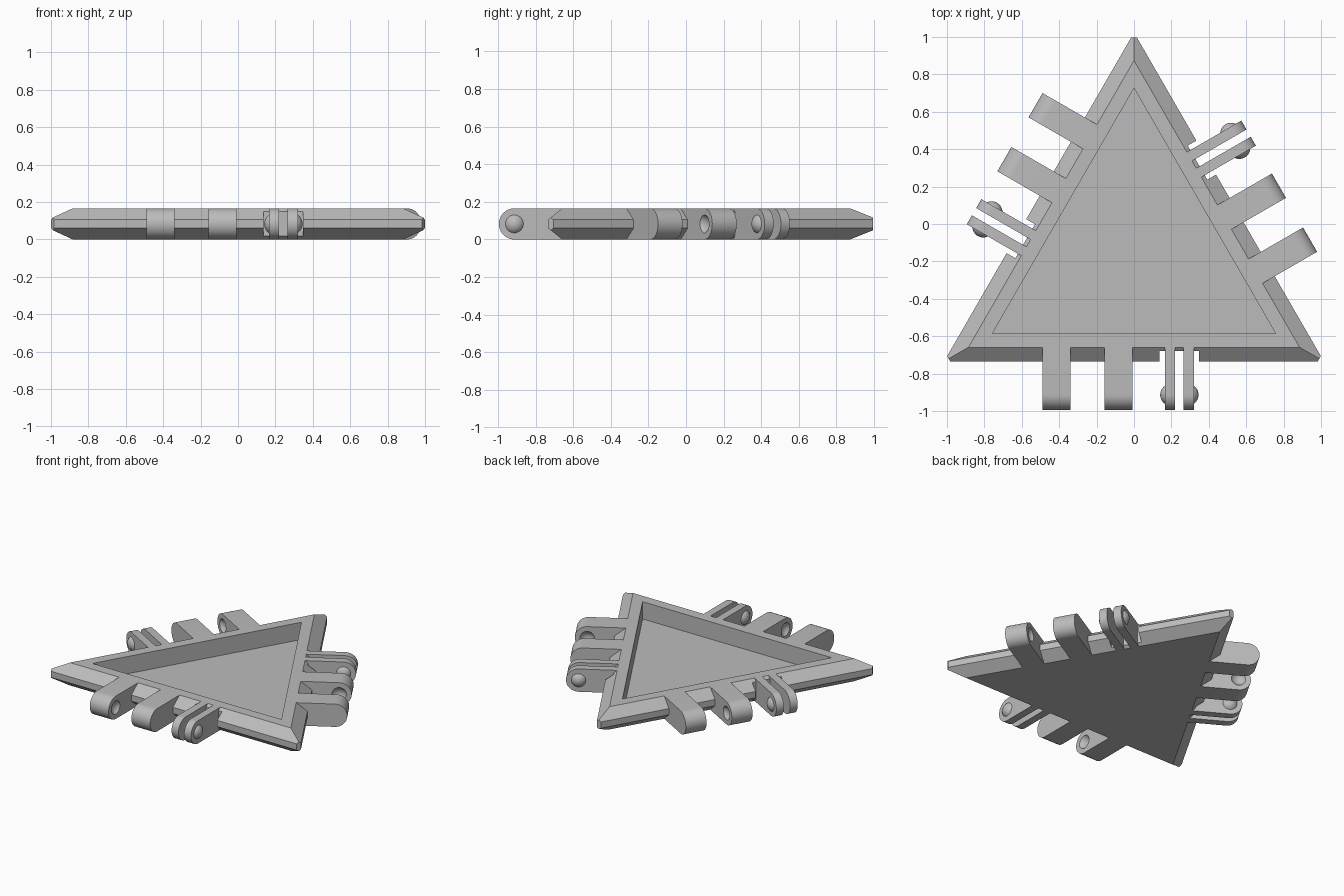
import bpy, bmesh, math
from mathutils import Matrix, Vector

if "Cube" in bpy.data.objects:
    bpy.data.objects.remove(bpy.data.objects["Cube"])

HEIGHT = 0.165          # panel thickness
RIM = 0.586             # centre to the widest edge
TOP = 0.511             # centre to the chamfer's inner edge
PIVOT = -0.765          # hinge axis distance from the centre
CAP_R, CAP_H = 0.0586, 0.025
CENTRE = Matrix.Translation((0, -0.148, 0))

grey = bpy.data.materials.new("plain grey")
grey.use_nodes = True
grey.diffuse_color = (0.5, 0.5, 0.5, 1)
grey.node_tree.nodes["Principled BSDF"].inputs["Base Color"].default_value = (0.5, 0.5, 0.5, 1)


def side_matrix(k):
    return CENTRE @ Matrix.Rotation(k * math.tau / 3, 4, "Z")


def make(name, bm, matrix):
    bmesh.ops.recalc_face_normals(bm, faces=bm.faces[:])
    bm.transform(matrix)
    mesh = bpy.data.meshes.new(name)
    bm.to_mesh(mesh)
    bm.free()
    mesh.materials.append(grey)
    ob = bpy.data.objects.new(name, mesh)
    bpy.context.collection.objects.link(ob)
    return ob


def activate(ob):
    bpy.ops.object.select_all(action="DESELECT")
    ob.select_set(True)
    bpy.context.view_layer.objects.active = ob


def smooth(ob):
    activate(ob)
    bpy.ops.object.shade_smooth_by_angle(angle=math.radians(30))


def cut(ob, cutter):
    cutter.hide_render = True
    mod = ob.modifiers.new("cut", "BOOLEAN")
    mod.operation, mod.solver, mod.object = "DIFFERENCE", "EXACT", cutter
    activate(ob)
    bpy.ops.object.modifier_apply(modifier=mod.name)
    bpy.data.objects.remove(cutter)


def ball(x):
    bm = bmesh.new()
    bmesh.ops.create_uvsphere(bm, u_segments=32, v_segments=24, radius=CAP_R)
    turn = Matrix.Rotation(math.pi / 2, 4, "Y")
    bm.transform(Matrix.Translation((x, PIVOT, HEIGHT / 2)) @ turn)
    return bm


def lug(x0, x1):
    """Plate across the rim with a rounded outer end."""
    bm = bmesh.new()
    r = HEIGHT / 2
    outline = [(-TOP + 0.01, 0), (-TOP + 0.01, HEIGHT)]
    for i in range(25):
        a = math.pi / 2 + math.pi * i / 24
        outline.append((PIVOT + r * math.cos(a), r + r * math.sin(a)))
    face = bm.faces.new([bm.verts.new((x0, y, z)) for y, z in outline])
    out = bmesh.ops.extrude_face_region(bm, geom=[face])
    moved = [v for v in out["geom"] if isinstance(v, bmesh.types.BMVert)]
    bmesh.ops.translate(bm, verts=moved, vec=(x1 - x0, 0, 0))
    return bm


# Triangular tray: lofted rings, closed by the underside and the recess floor
bm = bmesh.new()
rings = []
for r, z in ((TOP, 0), (RIM, 0.06), (RIM, 0.105), (TOP, HEIGHT), (0.437, HEIGHT), (0.437, 0.04)):
    angles = [math.pi / 2 + k * math.tau / 3 for k in range(3)]
    rings.append([bm.verts.new((2 * r * math.cos(a), 2 * r * math.sin(a), z)) for a in angles])
for low, high in zip(rings, rings[1:]):
    for k in range(3):
        n = (k + 1) % 3
        bm.faces.new((low[k], low[n], high[n], high[k]))
bm.faces.new(rings[0])
bm.faces.new(rings[-1])

# Blunt the three corners
for k in range(3):
    a = math.pi / 2 + k * math.tau / 3
    d = Vector((math.cos(a), math.sin(a), 0))
    bmesh.ops.bisect_plane(bm, geom=bm.verts[:] + bm.edges[:] + bm.faces[:],
                           plane_co=d * 1.144, plane_no=d, clear_outer=True)
    bmesh.ops.holes_fill(bm, edges=[e for e in bm.edges if e.is_boundary], sides=0)
panel = make("triangular_tray", bm, CENTRE)

for k in range(3):
    m = side_matrix(k)

    # Rim notch that clears the clip
    bm = bmesh.new()
    bmesh.ops.create_cube(bm, size=1)
    bm.transform(Matrix.Translation((0.2425, -0.632, 0.08)) @ Matrix.Diagonal((0.21, 0.2, 0.4, 1)))
    cut(panel, make("notch_cutter", bm, m))

    # Two hinge blocks with dimples in their facing sides
    for name, x0, x1, dimple in (("outer", -0.49, -0.34, -0.34 + CAP_R - CAP_H),
                                 ("inner", -0.157, -0.007, -0.157 - CAP_R + CAP_H)):
        block = make(f"{name}_hinge_block_{k + 1}", lug(x0, x1), m)
        cut(block, make("dimple_cutter", ball(dimple), m))
        smooth(block)

    # Pair of spring fingers, each with a domed knob on its outward side
    for name, inside, outside in (("right", 0.22, 0.165), ("left", 0.265, 0.32)):
        smooth(make(f"{name}_clip_finger_{k + 1}", lug(inside, outside), m))
        s = 1 if outside > inside else -1
        bm = ball(outside - s * (CAP_R - CAP_H))
        bmesh.ops.bisect_plane(bm, geom=bm.verts[:] + bm.edges[:] + bm.faces[:],
                               plane_co=(outside - s * 0.002, 0, 0), plane_no=(s, 0, 0),
                               clear_inner=True)
        smooth(make(f"{name}_clip_knob_{k + 1}", bm, m))
